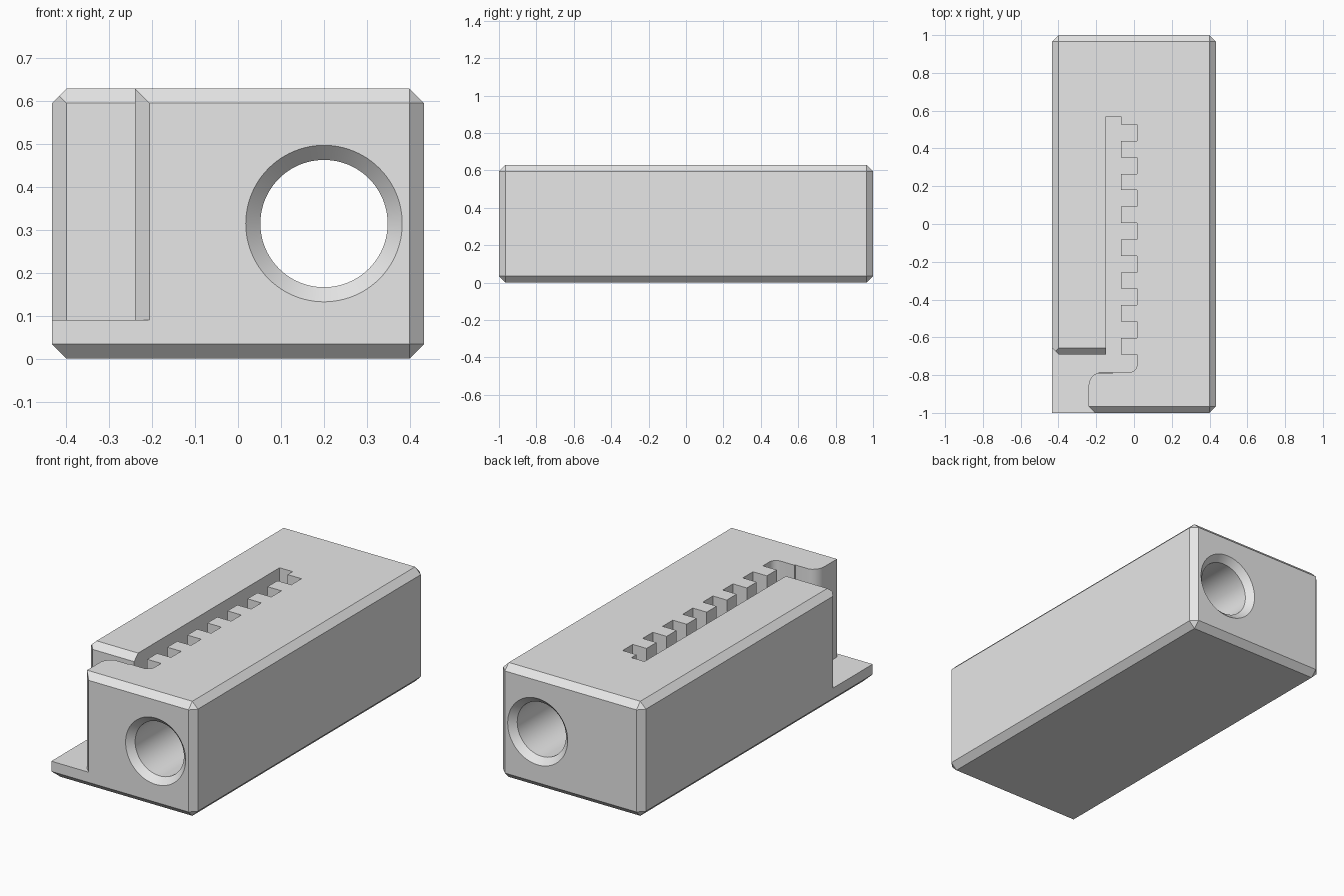
import bpy, bmesh
from math import cos, sin, pi, radians
from mathutils import Vector

if "Cube" in bpy.data.objects:
    bpy.data.objects.remove(bpy.data.objects["Cube"], do_unlink=True)

W, L, H = 0.433, 1.0, 0.628      # half width, half length, height
C = 0.034                        # chamfer
FLOOR = 0.09                     # floor of the slot and front step

grey = bpy.data.materials.new("plain_grey")
grey.use_nodes = True
grey.diffuse_color = (0.8, 0.8, 0.8, 1)
grey.node_tree.nodes["Principled BSDF"].inputs["Base Color"].default_value = (0.8, 0.8, 0.8, 1)


def make_object(name, bm):
    bmesh.ops.recalc_face_normals(bm, faces=bm.faces)
    mesh = bpy.data.meshes.new(name)
    bm.to_mesh(mesh)
    bm.free()
    mesh.materials.append(grey)
    ob = bpy.data.objects.new(name, mesh)
    bpy.context.collection.objects.link(ob)
    return ob


def prism(name, outline, offset):
    bm = bmesh.new()
    face = bm.faces.new([bm.verts.new(p) for p in outline])
    ext = bmesh.ops.extrude_face_region(bm, geom=[face])
    verts = [v for v in ext["geom"] if isinstance(v, bmesh.types.BMVert)]
    bmesh.ops.translate(bm, verts=verts, vec=offset)
    return make_object(name, bm)


def arc(cx, cy, r, a0, a1, n=8):
    angles = [radians(a0 + (a1 - a0) * i / n) for i in range(n + 1)]
    return [(cx + r * cos(a), cy + r * sin(a)) for a in angles]


def cut(body, cutter):
    cutter.hide_render = True
    mod = body.modifiers.new(cutter.name, "BOOLEAN")
    mod.operation, mod.solver, mod.object = "DIFFERENCE", "EXACT", cutter
    bpy.ops.object.modifier_apply(modifier=mod.name)
    bpy.data.objects.remove(cutter, do_unlink=True)


# Chamfered block; the front left upright edge stays square for the step
bm = bmesh.new()
bmesh.ops.create_cube(bm, size=1)
for v in bm.verts:
    v.co = Vector((v.co.x * 2 * W, v.co.y * 2 * L, (v.co.z + 0.5) * H))
edges = [e for e in bm.edges if not all(v.co.x < 0 and v.co.y < 0 for v in e.verts)]
bmesh.ops.bevel(bm, geom=edges, offset=C, offset_type="OFFSET", segments=1, affect="EDGES")
body = make_object("block_body", bm)
bpy.context.view_layer.objects.active = body
body.select_set(True)

# Rack slot, with square notches down its side, opening into the front step
inner, mid, outer, front = -0.147, -0.068, 0.016, -0.69
outline = [(inner, front), (inner, 0.57), (mid, 0.57)]
for i in range(8):
    y = 0.527 - 0.1738 * i
    outline += [(mid, y), (outer, y)]
    if i < 7:
        outline += [(outer, y - 0.088), (mid, y - 0.088)]
outline += arc(outer - 0.04, -0.745, 0.04, 0, -90)
outline += arc(-0.17, -0.855, 0.07, 90, 180)
outline += [(-0.24, C - L), (C - 0.24, -L), (C - 0.14, -L - 0.1), (-0.6, -L - 0.1),
            (-0.6, front + 0.6 - W + C), (C - W, front)]
cut(body, prism("slot_cutter", [(x, y, FLOOR) for x, y in outline], (0, 0, 1)))

# Chamfer over the front of the tongue beside the slot
wedge = [(-0.6, front - 0.1, H - C - 0.1), (-0.6, front + C + 0.1, H + 0.1),
         (-0.6, front - 0.1, H + 0.1)]
cut(body, prism("tongue_chamfer_cutter", wedge, (0.49, 0, 0)))

# Long through hole, countersunk at both ends
bm = bmesh.new()
R, N = 0.148, 96
rings = []
for y, r in ((-L - 0.02, R + C + 0.02), (C - L, R), (L - C, R), (L + 0.02, R + C + 0.02)):
    rings.append([bm.verts.new((0.2 + r * cos(2 * pi * i / N), y, H / 2 + r * sin(2 * pi * i / N)))
                  for i in range(N)])
for a, b in zip(rings, rings[1:]):
    for i in range(N):
        j = (i + 1) % N
        bm.faces.new((a[i], a[j], b[j], b[i]))
bm.faces.new(rings[0])
bm.faces.new(rings[-1])
cut(body, make_object("hole_cutter", bm))

bpy.ops.object.shade_smooth_by_angle(angle=radians(25))
